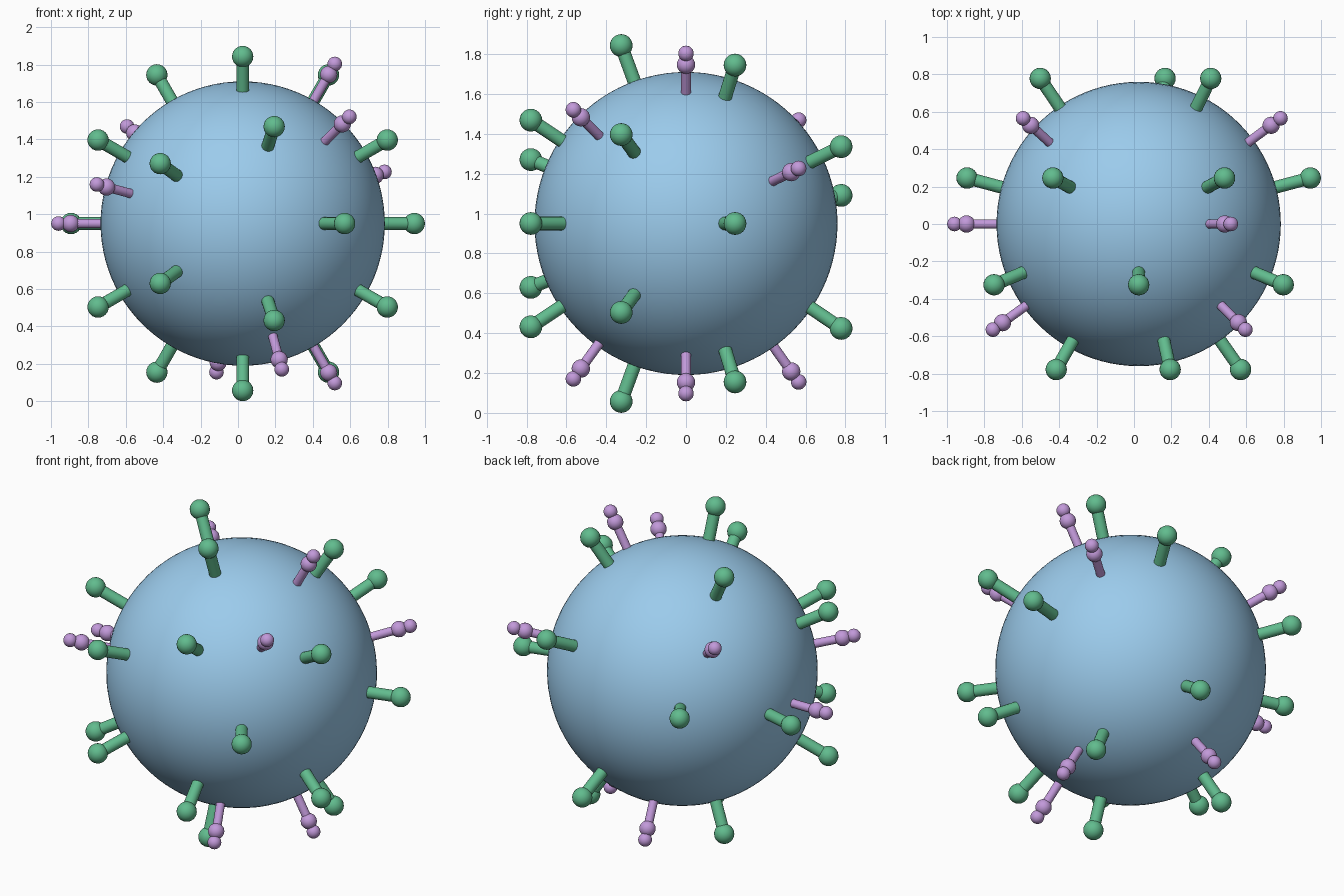
import bpy
from math import radians, sin, cos
from mathutils import Vector

if "Cube" in bpy.data.objects:
    bpy.data.objects.remove(bpy.data.objects["Cube"])

CENTRE = Vector((0.025, 0, 0.95))


def material(name, rgb):
    m = bpy.data.materials.new(name)
    m.diffuse_color = (*rgb, 1)
    m.use_nodes = True
    m.node_tree.nodes["Principled BSDF"].inputs["Base Color"].default_value = m.diffuse_color
    return m


BLUE = material("blue", (0.33, 0.60, 0.84))
GREEN = material("green", (0.12, 0.50, 0.27))
PURPLE = material("purple", (0.54, 0.32, 0.70))


def finish(name, mat):
    ob = bpy.context.object
    ob.name = name
    ob.data.materials.append(mat)
    bpy.ops.object.shade_smooth_by_angle(angle=radians(40))


def ball(name, pos, r, mat, seg=24):
    bpy.ops.mesh.primitive_uv_sphere_add(
        segments=seg, ring_count=seg // 2, radius=r, location=pos)
    finish(name, mat)


def stem(name, d, r, inner, outer, mat):
    bpy.ops.mesh.primitive_cylinder_add(
        vertices=20, radius=r, depth=outer - inner,
        location=CENTRE + d * (inner + outer) / 2,
        rotation=d.to_track_quat('Z', 'Y').to_euler())
    finish(name, mat)


def ring(lat, start, count):
    """Directions evenly spread around the y axis at one latitude."""
    a = radians(lat)
    for i in range(count):
        t = radians(start + 360 * i / count)
        yield Vector((cos(a) * cos(t), sin(a), cos(a) * sin(t)))


# Round body
ball("body", CENTRE, 0.76, BLUE, 96)

# Green knobbed spikes: latitude, start angle, count
for lat, start, count in [(-55, 0, 5), (-20, 30, 6), (15, 0, 6), (55, 45, 3)]:
    for d in ring(lat, start, count):
        stem("green_spike_stem", d, 0.034, 0.70, 0.95, GREEN)
        ball("green_spike_knob", CENTRE + d * 0.95, 0.057, GREEN)

# Purple spikes with two stacked knobs
for lat, start, count in [(-35, 45, 3), (0, 60, 3), (35, 20, 3)]:
    for d in ring(lat, start, count):
        stem("purple_spike_stem", d, 0.025, 0.70, 0.92, PURPLE)
        ball("purple_spike_knob", CENTRE + d * 0.92, 0.046, PURPLE)
        ball("purple_spike_tip", CENTRE + d * 0.985, 0.039, PURPLE)
